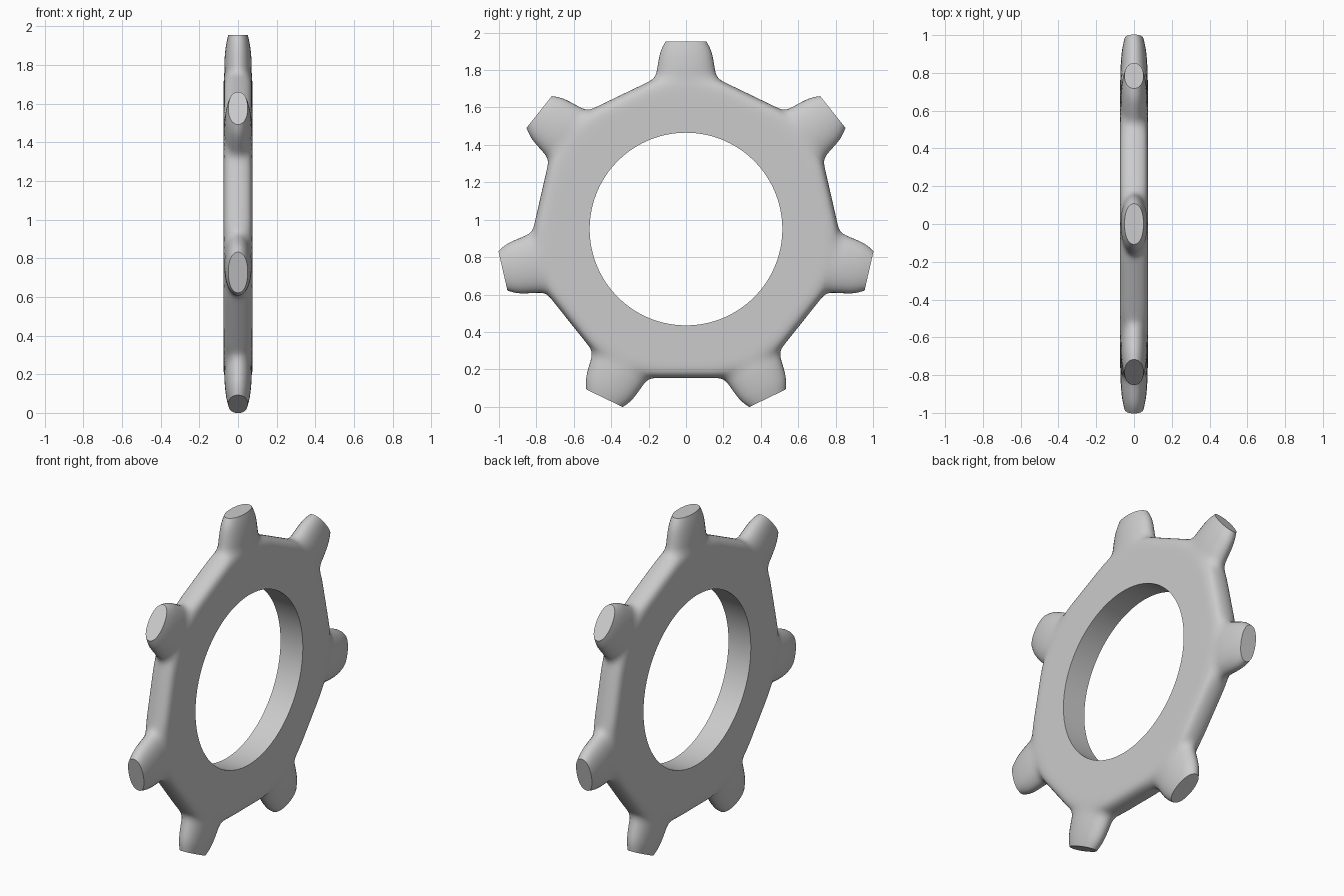
import bpy, bmesh
from math import sin, cos, pi, radians

if "Cube" in bpy.data.objects:
    bpy.data.objects.remove(bpy.data.objects["Cube"])

TEETH = 7
CENTRE_Z = 0.95
T = 0.075                      # half thickness of the body

# Body rings: (angle, radius) of the tooth-side and valley-side columns
BODY = [((6.43, 0.5193), (19.29, 0.5193)),   # hole rim
        ((12.25, 0.730), (16.90, 0.7185)),   # face support
        ((12.86, 0.820), (17.18, 0.809))]    # outer rim
# Tooth rings: (half width, distance from centre, half thickness)
TOOTH = [(0.168, 0.85, 0.079), (0.153, 0.95, 0.070), (0.118, 1.004, 0.055)]

bm = bmesh.new()
crease = bm.edges.layers.float.new("crease_edge")


def pair(u, v, x, turn):
    """Front and back vertices of a point (u across, v outward) turned about the axis."""
    y = u * cos(turn) + v * sin(turn)
    z = v * cos(turn) - u * sin(turn) + CENTRE_Z
    return bm.verts.new((x, y, z)), bm.verts.new((-x, y, z))


def polar(angle, radius, turn):
    a = radians(angle)
    return pair(radius * sin(a), radius * cos(a), T, turn)


def sides(a, b, c, d):
    """Matching faces on both sides of the gear."""
    for s in (0, 1):
        bm.faces.new((a[s], b[s], c[s], d[s]))


def wall(a, b):
    return bm.faces.new((a[0], b[0], b[1], a[1]))


def sharpen(face):
    for e in face.edges:
        e[crease] = 1.0


# Body columns, four per tooth
rings = [[] for _ in BODY]
for k in range(TEETH):
    turn = 2 * pi * k / TEETH
    for ring, ((a1, r1), (a2, r2)) in zip(rings, BODY):
        ring += [polar(-a2, r2, turn), polar(-a1, r1, turn),
                 polar(a1, r1, turn), polar(a2, r2, turn)]

n = 4 * TEETH
for i in range(n):
    j = (i + 1) % n
    for lo, hi in zip(rings, rings[1:]):
        sides(lo[i], lo[j], hi[j], hi[i])
    wall(rings[0][i], rings[0][j])
    if i % 4 != 1:
        wall(rings[-1][i], rings[-1][j])
    # Sharp hole rim
    for s in (0, 1):
        bm.edges.get((rings[0][i][s], rings[0][j][s]))[crease] = 1.0

# Teeth, each with a flat crisp tip
for k in range(TEETH):
    turn = 2 * pi * k / TEETH
    left, right = rings[-1][4 * k + 1], rings[-1][4 * k + 2]
    for w, r, x in TOOTH:
        l2, r2 = pair(-w, r, x, turn), pair(w, r, x, turn)
        sides(left, right, r2, l2)
        wall(left, l2)
        wall(right, r2)
        left, right = l2, r2
    sharpen(wall(left, right))

bmesh.ops.recalc_face_normals(bm, faces=bm.faces)
mesh = bpy.data.meshes.new("gear_ring")
bm.to_mesh(mesh)
bm.free()
gear = bpy.data.objects.new("gear_ring", mesh)
bpy.context.collection.objects.link(gear)

# Smooth the cage
sub = gear.modifiers.new("smooth", 'SUBSURF')
sub.levels = sub.render_levels = 3
bpy.context.view_layer.objects.active = gear
gear.select_set(True)
bpy.ops.object.modifier_apply(modifier=sub.name)
bpy.ops.object.shade_smooth_by_angle(angle=radians(30))
